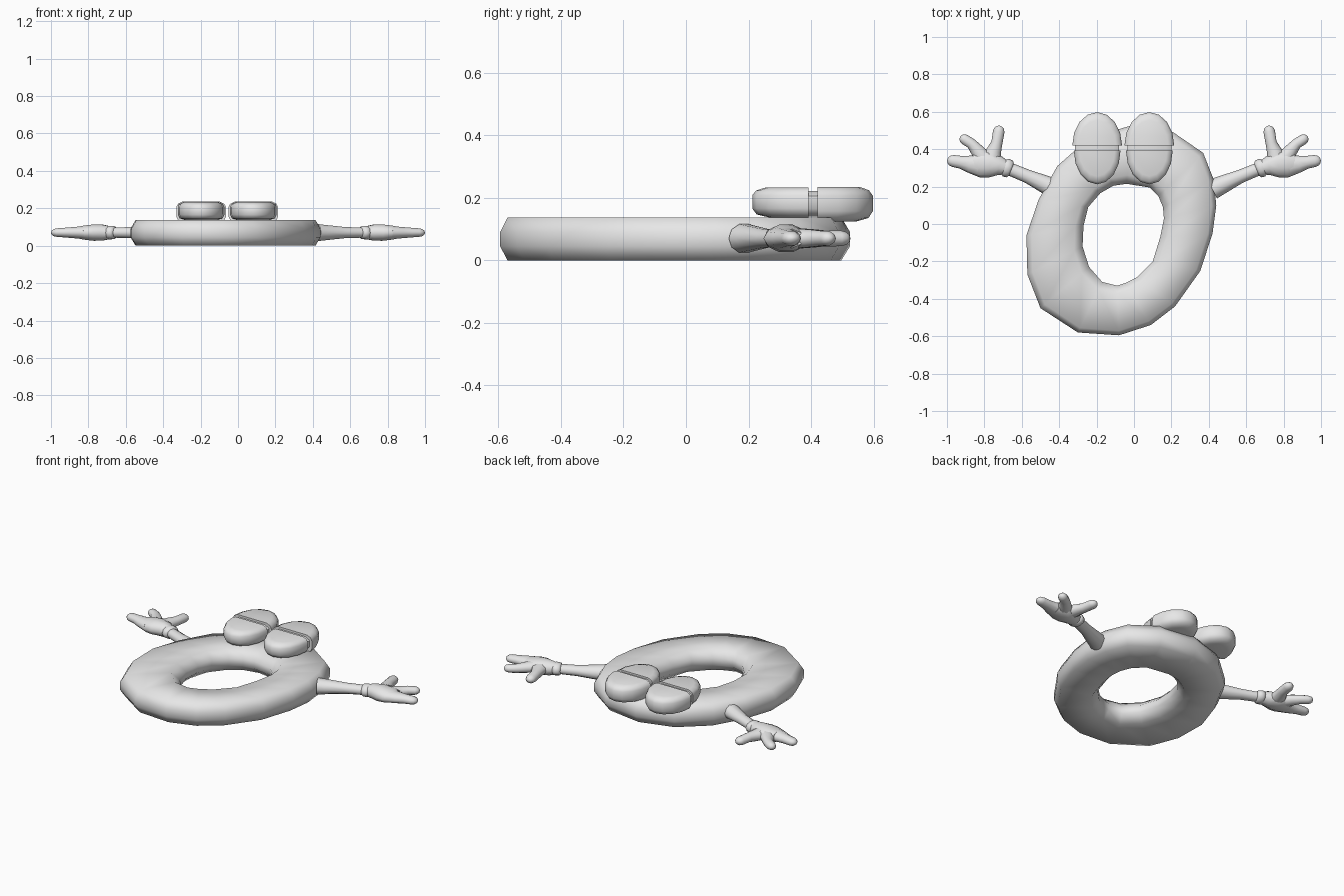
import bpy, bmesh, math
from mathutils import Vector

if "Cube" in bpy.data.objects:
    bpy.data.objects.remove(bpy.data.objects["Cube"])

grey = bpy.data.materials.new("plain grey")
grey.diffuse_color = (0.8, 0.8, 0.8, 1)
grey.use_nodes = True
grey.node_tree.nodes["Principled BSDF"].inputs["Base Color"].default_value = grey.diffuse_color


def loft(name, rings, closed=False, angle=60):
    """Skin a list of equal-length vertex loops; cap the ends unless closed."""
    bm = bmesh.new()
    loops = [[bm.verts.new(p) for p in r] for r in rings]
    n = len(loops[0])
    pairs = list(zip(loops, loops[1:]))
    if closed:
        pairs.append((loops[-1], loops[0]))
    for a, b in pairs:
        for i in range(n):
            j = (i + 1) % n
            bm.faces.new((a[i], a[j], b[j], b[i]))
    if not closed:
        bm.faces.new(loops[0])
        bm.faces.new(loops[-1])
    bmesh.ops.recalc_face_normals(bm, faces=bm.faces)
    me = bpy.data.meshes.new(name)
    bm.to_mesh(me)
    bm.free()
    me.materials.append(grey)
    ob = bpy.data.objects.new(name, me)
    bpy.context.collection.objects.link(ob)
    bpy.ops.object.select_all(action='DESELECT')
    ob.select_set(True)
    bpy.context.view_layer.objects.active = ob
    bpy.ops.object.shade_smooth_by_angle(angle=math.radians(angle))
    return ob


# Ring body: outer and inner outline points, joined by a chamfered section
outline = [
    (-.02, .525, -.04, .215), (.21, .49, .085, .195), (.37, .38, .13, .15),
    (.425, .24, .155, .09), (.44, .10, .16, .03), (.42, -.05, .14, -.07),
    (.355, -.25, .10, -.20), (.22, -.44, .015, -.285), (.09, -.54, -.045, -.315),
    (-.08, -.595, -.09, -.33), (-.30, -.58, -.17, -.31), (-.50, -.45, -.24, -.23),
    (-.57, -.27, -.275, -.12), (-.575, -.06, -.27, -.01), (-.51, .13, -.245, .09),
    (-.41, .31, -.18, .165), (-.24, .46, -.11, .205)]
section = [(0, .045), (0, .09), (.09, .137), (.85, .137),
           (1, .09), (1, .045), (.85, 0), (.09, 0)]
loft("ring_body", [[(ox + (ix - ox) * t, oy + (iy - oy) * t, z) for t, z in section]
                   for ox, oy, ix, iy in outline], closed=True, angle=80)


# Eyes: two rounded half discs with a thin recessed strip between them
def half_disc(name, cx, y0, rx, ry, z0, z1):
    rings = []
    h = z1 - z0
    for s, t in [(.70, 0), (.92, .10), (1, .30), (1, .74), (.93, .90), (.76, 1)]:
        rings.append([(cx + rx * s * math.cos(a), y0 + ry * s * math.sin(a), z0 + h * t)
                      for a in [math.pi * k / 8 for k in range(9)]])
    loft(name, rings, angle=50)


def strip(name, cx):
    prof = [(-.09, .14), (-.118, .165), (-.118, .205), (-.09, .222),
            (.09, .222), (.118, .205), (.118, .165), (.09, .14)]
    loft(name, [[(cx + x, y, z) for x, z in prof] for y in (.37, .435)], angle=50)


for side, cx in (("left", -.197), ("right", .082)):
    half_disc(side + "_eye_back", cx, .42, .133, .178, .124, .235)
    half_disc(side + "_eye_front", cx, .392, .125, -.18, .137, .233)
    strip(side + "_eye_strip", cx)


# Arms and hands: tapered tubes of (x, y, half width, half height), mirrored
def tube(name, pts, z=.07, round_end=True, sides=10):
    pts = list(pts)
    if round_end:
        (ax, ay, *_), (bx, by, w, h) = pts[-2:]
        d = Vector((bx - ax, by - ay)).normalized()
        for f, s in ((.55, .82), (.88, .48), (1, .12)):
            pts.append((bx + d.x * w * f, by + d.y * w * f, w * s, h * s))
    rings = []
    for i, (x, y, w, h) in enumerate(pts):
        a, b = pts[max(i - 1, 0)], pts[min(i + 1, len(pts) - 1)]
        d = Vector((b[0] - a[0], b[1] - a[1])).normalized()
        ring = []
        for k in range(sides):
            t = 2 * math.pi * k / sides
            c = w * math.cos(t)
            ring.append((x - d.y * c, y + d.x * c, z + h * math.sin(t)))
        rings.append(ring)
    ob = loft(name, rings)
    ob.modifiers.new("mirror", 'MIRROR').use_mirror_merge = False


tube("arms", [(.42, .185, .054, .048), (.46, .205, .050, .043),
              (.57, .255, .036, .031), (.68, .30, .034, .028)], round_end=False)
tube("cuffs", [(.655, .29, .034, .028), (.665, .294, .048, .036),
               (.685, .302, .050, .038), (.70, .307, .038, .034)], round_end=False)
tube("palms", [(.68, .30, .036, .034), (.72, .312, .052, .044), (.77, .32, .072, .046),
               (.82, .322, .074, .040), (.86, .322, .055, .032)], round_end=False)
tube("thumbs", [(.765, .33, .055, .036), (.75, .39, .040, .032),
                (.733, .435, .030, .028), (.723, .495, .031, .026)])
tube("middle_fingers", [(.80, .34, .050, .034), (.84, .395, .036, .030),
                        (.87, .43, .028, .026), (.905, .452, .028, .024)])
tube("outer_fingers", [(.82, .312, .062, .036), (.88, .32, .046, .031),
                       (.925, .33, .034, .027), (.967, .337, .032, .024)])
